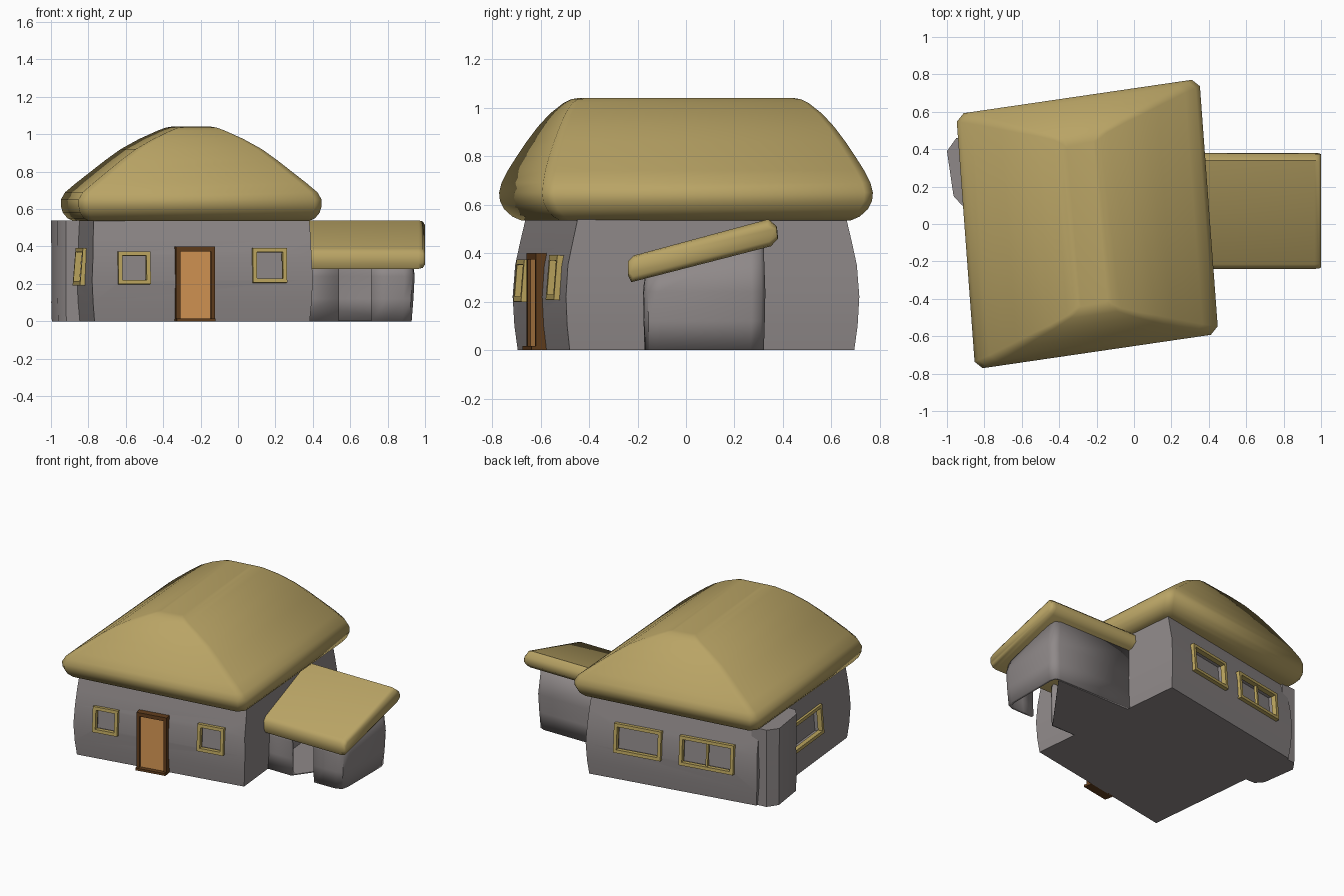
import bpy, bmesh, math
from mathutils import Matrix, Vector

if "Cube" in bpy.data.objects:
    bpy.data.objects.remove(bpy.data.objects["Cube"])


def material(name, rgb):
    m = bpy.data.materials.new(name)
    m.diffuse_color = (*rgb, 1)
    m.use_nodes = True
    m.node_tree.nodes["Principled BSDF"].inputs["Base Color"].default_value = m.diffuse_color
    return m


STRAW = material("straw", (0.485, 0.37, 0.13))
TRIM = material("yellow wood", (0.51, 0.385, 0.115))
STONE = material("grey plaster", (0.275, 0.25, 0.25))
DOOR = material("orange wood", (0.68, 0.31, 0.09))
BROWN = material("dark wood", (0.12, 0.047, 0.012))

# Skewed house plan: centre, roof half axes, wall half axes
C = Vector((-0.25, 0, 0))
U = Vector((0.65, 0.095, 0))
V = Vector((-0.05, 0.675, 0))
WU = Vector((0.59, 0.11, 0))
WV = Vector((-0.06, 0.605, 0))


def finish(bm, name, mat, angle=None):
    bmesh.ops.recalc_face_normals(bm, faces=bm.faces)
    me = bpy.data.meshes.new(name)
    bm.to_mesh(me)
    bm.free()
    me.materials.append(mat)
    ob = bpy.data.objects.new(name, me)
    bpy.context.collection.objects.link(ob)
    bpy.ops.object.select_all(action='DESELECT')
    ob.select_set(True)
    bpy.context.view_layer.objects.active = ob
    if angle:
        bpy.ops.object.shade_smooth_by_angle(angle=math.radians(angle))
    return ob


def loft(bm, rings, cap=True):
    vs = [[bm.verts.new(p) for p in r] for r in rings]
    n = len(vs[0])
    for a, b in zip(vs, vs[1:]):
        for i in range(n):
            j = (i + 1) % n
            bm.faces.new((a[i], a[j], b[j], b[i]))
    if cap:
        bm.faces.new(vs[0])
        bm.faces.new(vs[-1])


def box(bm, mat, centre, size):
    bmesh.ops.create_cube(bm, size=1, matrix=mat @ Matrix.Translation(centre) @ Matrix.Diagonal((*size, 1)))


# Thatched main roof: rounded eaves rising to a blunt ridge
def roof_ring(z, su, sv):
    c = 0.04 * min(1, su + 0.2)
    k, l = c / 0.65, c / 0.675
    pts = [(su - k, -sv), (su, -sv + l), (su, sv - l), (su - k, sv),
           (k - su, sv), (-su, sv - l), (-su, l - sv), (k - su, -sv)]
    return [C + U * a + V * b + Vector((0, 0, z)) for a, b in pts]


ROOF = [(.535, .90, .89), (.55, .95, .935), (.58, .985, .98), (.615, 1, 1.005), (.65, 1, 1.01),
        (.69, .965, 1.0), (.74, .875, .975), (.80, .76, .935), (.86, .645, .89), (.92, .52, .84),
        (.975, .37, .785), (1.02, .22, .72), (1.035, .16, .68), (1.04, .12, .64)]
bm = bmesh.new()
loft(bm, [roof_ring(*r) for r in ROOF])
finish(bm, "main_roof", STRAW, 60)

# Bulging main walls
WALL = [(0, .975, .97), (.1, .99, .99), (.22, 1, 1), (.35, .99, .985), (.45, .985, .95), (.57, .975, .905)]
bm = bmesh.new()
loft(bm, [[C + WU * su * a + WV * sv * b + Vector((0, 0, z)) for a, b in ((-1, -1), (1, -1), (1, 1), (-1, 1))]
          for z, su, sv in WALL])
walls = finish(bm, "main_walls", STONE, 40)


def place(side, pos, z, tilt=0.08):
    """Matrix on a wall: x along it, y outward, z up."""
    su, sv = .993, .99
    if side == "left":
        b = (pos + su * WU.y) / WV.y
        p, along, out = C - WU * su + WV * b, WV, Vector((-1, 0, 0))
    else:
        s = -1 if side == "front" else 1
        a = (pos - C.x - s * sv * WV.x) / WU.x
        p, along, out = C + WU * a + WV * sv * s, WU, Vector((0, s, 0))
    x = along.normalized()
    y = x.cross(Vector((0, 0, 1)))
    if y.dot(out) < 0:
        x, y = -x, -y
    m = Matrix((x, y, (0, 0, 1))).transposed().to_4x4()
    return Matrix.Translation((p.x, p.y, z)) @ m @ Matrix.Rotation(tilt, 4, 'X')


# Windows: recesses cut in the walls, with wooden frames
WINDOWS = [("front", -.557, .285, .175, .175, 0), ("front", .167, .298, .185, .185, 0),
           ("back", -.08, .30, .33, .20, 0), ("back", -.555, .30, .38, .20, 1),
           ("left", -.13, .29, .40, .20, 0)]
cut = bmesh.new()
frames = bmesh.new()
T = .022
for side, pos, z, w, h, mullion in WINDOWS:
    m = place(side, pos, z)
    box(cut, m, (0, 0, 0), (w - T, .08, h - T))
    for s in (-1, 1):
        box(frames, m, (s * (w - T) / 2, .006, 0), (T, .034, h))
        box(frames, m, (0, .006, s * (h - T) / 2), (w, .034, T))
    if mullion:
        box(frames, m, (0, 0, 0), (.014, .02, h - T))
finish(frames, "window_frames", TRIM)
cutter = finish(cut, "window_cutter", STONE)
cutter.hide_render = True
mod = walls.modifiers.new("windows", 'BOOLEAN')
mod.operation = 'DIFFERENCE'
mod.solver = 'EXACT'
mod.object = cutter
bpy.context.view_layer.objects.active = walls
bpy.ops.object.modifier_apply(modifier=mod.name)
bpy.data.objects.remove(cutter)

# Front door with frame and sill
m = place("front", -.232, 0, 0)
bm = bmesh.new()
box(bm, m, (0, .01, .195), (.175, .02, .37))
finish(bm, "door", DOOR)
bm = bmesh.new()
for s in (-1, 1):
    box(bm, m, (s * .095, .01, .2), (.022, .044, .4))
box(bm, m, (0, .01, .387), (.21, .044, .026))
box(bm, m, (0, .015, .008), (.21, .07, .016))
finish(bm, "door_frame", BROWN)

# Buttress on the left wall near the back corner
plan = [(-.80, .10), (-.92, .10), (-.965, .15), (-1, .39), (-.95, .46), (-.84, .47)]
bm = bmesh.new()
loft(bm, [[(-.85 + (x + .85) * k, y, z) for x, y in plan]
          for z, k in ((0, .97), (.1, .99), (.3, .98), (.54, 1))])
finish(bm, "buttress", STONE, 40)

# Lean-to roof: rounded sloping slab, thinning towards its right end
prof = [(-.24, .365), (-.24, .31), (-.225, .28), (.35, .428), (.38, .46), (.375, .51), (.34, .54), (-.215, .39)]
bm = bmesh.new()
rings = []
for x, k in ((.25, 1), (.965, 1), (.988, .9), (1.0, .6)):
    ring = []
    for y, z in prof:
        mid = .335 + (y + .24) * .242
        ring.append((x, .07 + (y - .07) * (.94 + .06 * k), mid + (z - mid) * k))
    rings.append(ring)
loft(bm, rings)
finish(bm, "lean_to_roof", STRAW, 50)

# Lean-to walls: thin shell with a front opening
LEVELS = [(0, .985), (.12, 1.0), (.24, 1.01), (1, .98)]
PATHS = [[(.71, -.175), (.80, -.175), (.885, -.172), (.925, -.155), (.938, -.11), (.938, .27),
          (.925, .31), (.89, .325), (.2, .325)],
         [(.2, -.175), (.54, -.175)]]
bm = bmesh.new()
for path in PATHS:
    cols = []
    for x, y in path:
        col = []
        for z, k in LEVELS:
            if z == 1:
                z = .355 + y * .25
            col.append(bm.verts.new((.3 + (x - .3) * (k if x > .75 else 1), .08 + (y - .08) * k, z)))
        cols.append(col)
    for a, b in zip(cols, cols[1:]):
        for i in range(len(LEVELS) - 1):
            bm.faces.new((a[i], b[i], b[i + 1], a[i + 1]))
shed = finish(bm, "lean_to_walls", STONE, 50)
mod = shed.modifiers.new("thickness", 'SOLIDIFY')
mod.thickness = .02
mod.offset = -1

# Lean-to floor beside the house
floor = [(.88, .30), (.3, .30), (.3, -.165), (.54, -.165)]
bm = bmesh.new()
loft(bm, [[(x, y, z) for x, y in floor] for z in (0, .006)])
finish(bm, "lean_to_floor", STONE)
